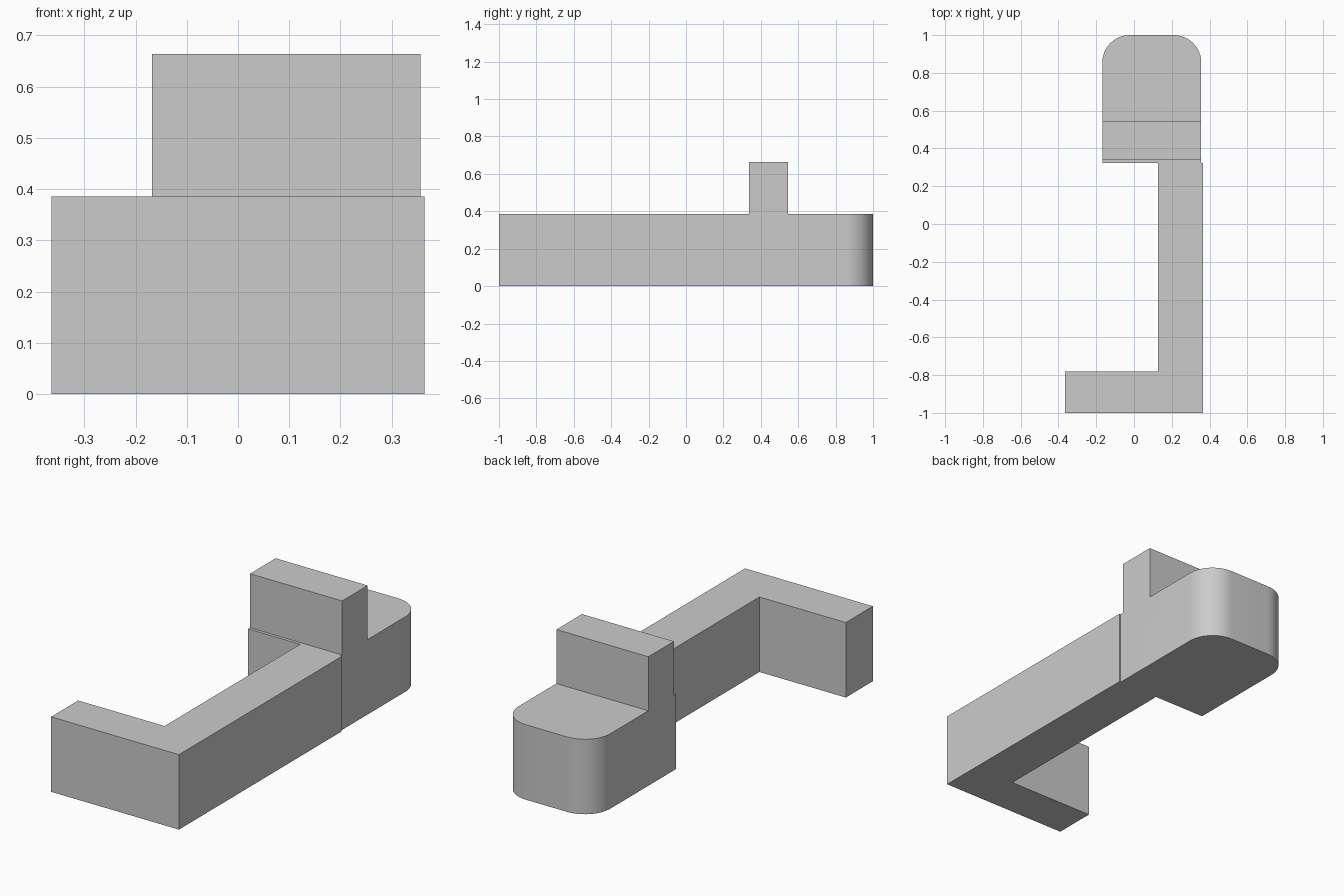
import bpy, bmesh

cube = bpy.data.objects.get("Cube")
if cube:
    bpy.data.objects.remove(cube, do_unlink=True)

grey = bpy.data.materials.new("light_grey")
grey.use_nodes = True
grey.diffuse_color = (0.6, 0.6, 0.6, 1)
grey.node_tree.nodes["Principled BSDF"].inputs["Base Color"].default_value = (0.6, 0.6, 0.6, 1)


def prism(name, profile, depth, place):
    """Extrude a closed 2D profile along the vector depth."""
    bm = bmesh.new()
    face = bm.faces.new([bm.verts.new(place(a, b)) for a, b in profile])
    ext = bmesh.ops.extrude_face_region(bm, geom=[face])
    moved = [v for v in ext["geom"] if isinstance(v, bmesh.types.BMVert)]
    bmesh.ops.translate(bm, verts=moved, vec=depth)
    bmesh.ops.recalc_face_normals(bm, faces=bm.faces)
    mesh = bpy.data.meshes.new(name)
    obj = bpy.data.objects.new(name, mesh)
    bpy.context.collection.objects.link(obj)
    mesh.materials.append(grey)
    return obj, bm


base_h, top_h = 0.386, 0.664
back_start = 0.322

# L-shaped arm with a short foot across the front
arm_outline = [(-0.364, -1), (0.364, -1), (0.364, back_start),
               (0.128, back_start), (0.128, -0.78), (-0.364, -0.78)]
arm, bm = prism("l_shaped_arm", arm_outline, (0, 0, base_h), lambda x, y: (x, y, 0))
bm.to_mesh(arm.data)
bm.free()

# Back block with a raised crossbar, drawn as a side profile
left, right = 0.356, -0.168
side = [(back_start, 0), (1, 0), (1, base_h), (0.546, base_h), (0.546, top_h),
        (0.338, top_h), (0.338, base_h), (back_start, base_h)]
block, bm = prism("back_block", side, (left - right, 0, 0), lambda y, z: (right, y, z))

# Round the two upright rear corners
rear = [e for e in bm.edges
        if all(v.co.y > 0.99 for v in e.verts)
        and abs(e.verts[0].co.z - e.verts[1].co.z) > 0.1]
bmesh.ops.bevel(bm, geom=rear, offset=0.145, offset_type='OFFSET',
                segments=12, profile=0.5, affect='EDGES')
bm.to_mesh(block.data)
bm.free()

bpy.ops.object.select_all(action='DESELECT')
block.select_set(True)
bpy.context.view_layer.objects.active = block
bpy.ops.object.shade_smooth_by_angle()
